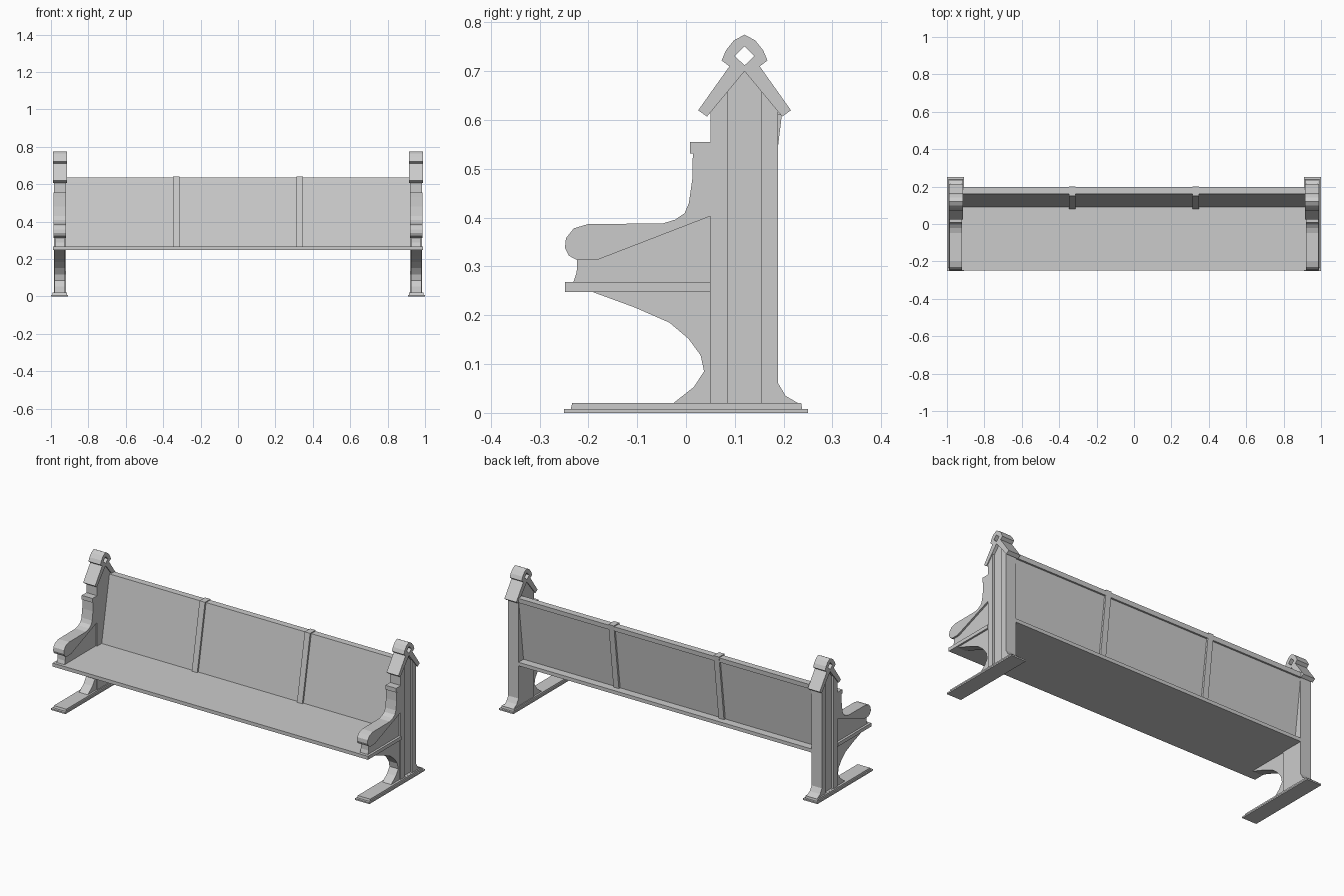
import bpy, bmesh


def prism(name, pts, lo, hi, axis="x"):
    """Extrude a flat outline from lo to hi; pts are (y, z) for axis x, (x, y) for axis z."""
    def place(p, d):
        return (d, p[0], p[1]) if axis == "x" else (p[0], p[1], d)
    bm = bmesh.new()
    a = [bm.verts.new(place(p, lo)) for p in pts]
    b = [bm.verts.new(place(p, hi)) for p in pts]
    bm.faces.new(a)
    bm.faces.new(b)
    n = len(pts)
    for i in range(n):
        j = (i + 1) % n
        bm.faces.new((a[i], a[j], b[j], b[i]))
    bmesh.ops.recalc_face_normals(bm, faces=bm.faces)
    me = bpy.data.meshes.new(name)
    bm.to_mesh(me)
    bm.free()
    ob = bpy.data.objects.new(name, me)
    bpy.context.collection.objects.link(ob)
    return ob


def rect(y0, y1, z0, z1):
    return [(y0, z0), (y1, z0), (y1, z1), (y0, z1)]


def side_prism(name, pts, side, lo, hi):
    """Prism on one end of the bench, side = -1 or 1."""
    a, b = sorted((side * lo, side * hi))
    return prism(name, pts, a, b)


def cut(ob, cutter):
    mod = ob.modifiers.new("cut", "BOOLEAN")
    mod.object = cutter
    mod.operation = "DIFFERENCE"
    mod.solver = "EXACT"
    bpy.context.view_layer.objects.active = ob
    bpy.ops.object.modifier_apply(modifier=mod.name)
    bpy.data.objects.remove(cutter)


# Outlines of the bench end, seen from the side (y, z)
post = [(0.05, 0.018), (0.233, 0.018), (0.204, 0.035), (0.188, 0.062),
        (0.188, 0.622), (0.12, 0.705), (0.05, 0.622)]
recess = [(0.085, 0.0205), (0.155, 0.0205), (0.155, 0.662), (0.12, 0.703), (0.085, 0.662)]
cap_half = [(0.043, 0.607), (0.025, 0.62), (0.089, 0.71), (0.073, 0.722),
            (0.082, 0.743), (0.098, 0.763)]
cap = ([(0.12, 0.70)] + cap_half + [(0.12, 0.775)]
       + [(0.24 - y, z) for y, z in reversed(cap_half)])
diamond = [(0.12, 0.712), (0.14, 0.731), (0.12, 0.751), (0.10, 0.731)]
arm = [(-0.183, 0.313), (0.05, 0.403), (0.05, 0.555), (0.008, 0.555), (0.008, 0.531),
       (0.014, 0.531), (0.013, 0.48), (0.006, 0.43), (-0.003, 0.409), (-0.022, 0.396),
       (-0.048, 0.388), (-0.2, 0.387), (-0.23, 0.378), (-0.246, 0.358),
       (-0.248, 0.338), (-0.24, 0.322), (-0.223, 0.313)]
arm_panel = [(-0.223, 0.313), (-0.224, 0.288), (-0.231, 0.267), (0.05, 0.267),
             (0.05, 0.403), (-0.183, 0.313)]
bracket = [(-0.195, 0.249), (-0.105, 0.216), (-0.034, 0.185), (0.005, 0.152), (0.03, 0.118),
           (0.037, 0.085), (0.016, 0.053), (-0.027, 0.019), (0.051, 0.019), (0.051, 0.249)]

for s, tag in ((-1, "left"), (1, "right")):
    # Stepped foot
    side_prism(f"{tag}_foot", rect(-0.25, 0.25, 0, 0.008), s, 0.909, 1.0)
    side_prism(f"{tag}_foot_top", [(-0.236, 0.008), (0.238, 0.008), (0.236, 0.02), (-0.233, 0.02)],
               s, 0.915, 0.993)
    # Post with a recessed outer panel
    ob = side_prism(f"{tag}_post", post, s, 0.92, 0.985)
    cut(ob, side_prism("cutter", recess, s, 0.973, 1.05))
    # Gabled cap with pierced finial
    ob = side_prism(f"{tag}_cap", cap, s, 0.915, 0.99)
    cut(ob, side_prism("cutter", diamond, s, 0.8, 1.1))
    # Armrest, the thinner panel beneath it, and the curved leg bracket
    side_prism(f"{tag}_armrest", arm, s, 0.92, 0.987)
    side_prism(f"{tag}_arm_panel", arm_panel, s, 0.928, 0.977)
    side_prism(f"{tag}_leg_bracket", bracket, s, 0.925, 0.98)

# Seat plank: wide under the arms, narrower between the posts
prism("seat", [(-0.99, -0.248), (0.99, -0.248), (0.99, 0.05), (0.925, 0.05), (0.925, 0.188),
               (-0.925, 0.188), (-0.925, 0.05), (-0.99, 0.05)], 0.248, 0.268, "z")

# Leaning back rest and its top rail
prism("back_rest", [(0.09, 0.26), (0.142, 0.26), (0.186, 0.61), (0.156, 0.61)], -0.922, 0.922)
prism("back_top_rail", [(0.156, 0.61), (0.196, 0.61), (0.198, 0.636), (0.161, 0.636)], -0.922, 0.922)

# Stiles dividing the back into three panels
for x, tag in ((-0.33, "left"), (0.33, "right")):
    prism(f"{tag}_back_stile", [(0.08, 0.26), (0.154, 0.26), (0.2, 0.641), (0.151, 0.641)],
          x - 0.017, x + 0.017)
